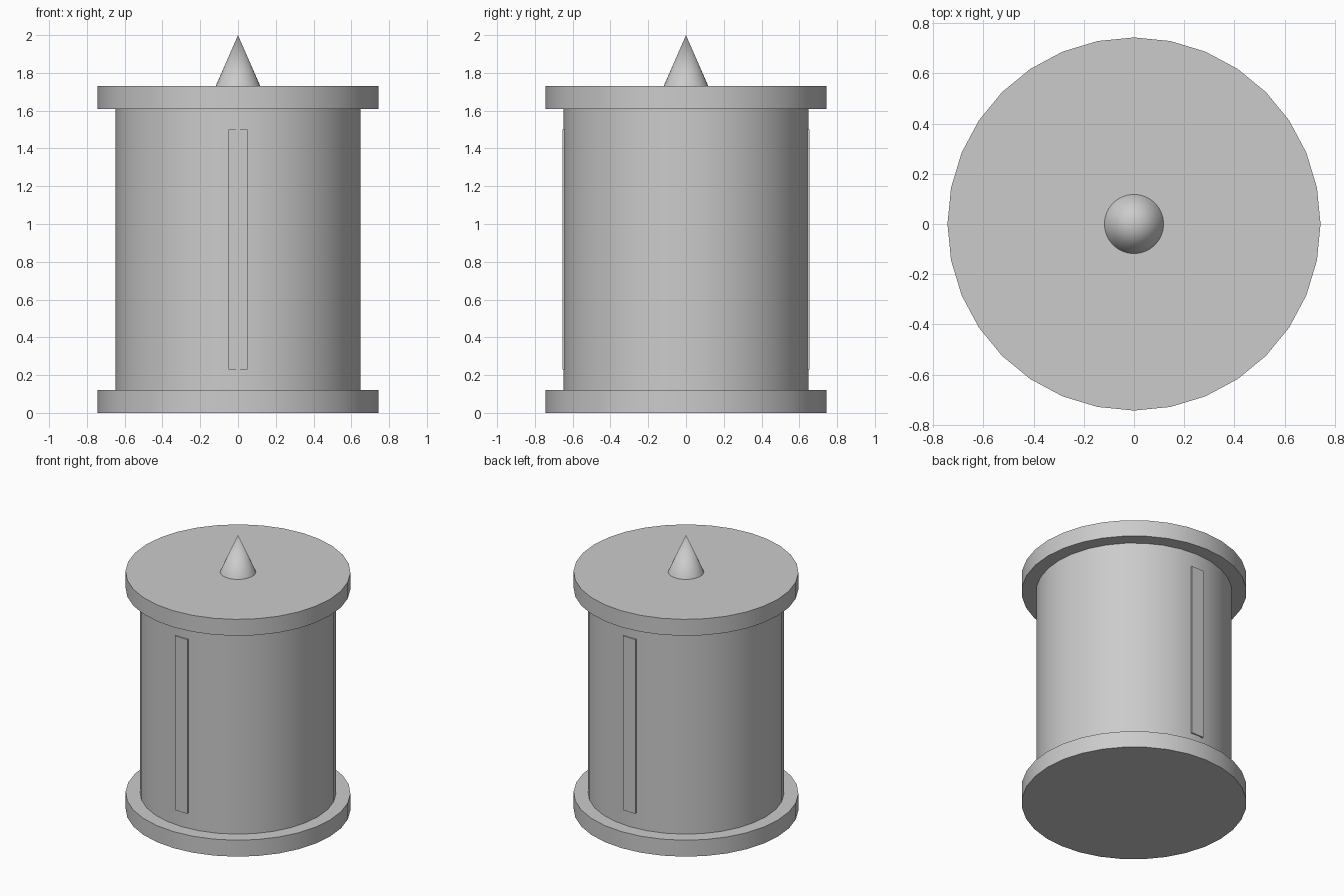
import bpy
import math

old = bpy.data.objects.get("Cube")
if old:
    bpy.data.objects.remove(old, do_unlink=True)

# Single plain grey
grey = bpy.data.materials.new("plain_grey")
grey.use_nodes = True
colour = (0.6, 0.6, 0.6, 1)
grey.diffuse_color = colour
grey.node_tree.nodes["Principled BSDF"].inputs["Base Color"].default_value = colour

SIDES = 32


def finish(name, smooth=True):
    obj = bpy.context.object
    obj.name = name
    obj.data.materials.append(grey)
    if smooth:
        bpy.ops.object.shade_smooth_by_angle(angle=math.radians(30))
    return obj


def round_part(name, bottom, top, radius, tip=None):
    """Upright cylinder, or a cone when a tip radius is given."""
    bpy.ops.mesh.primitive_cone_add(
        vertices=SIDES, radius1=radius, radius2=radius if tip is None else tip,
        depth=top - bottom, location=(0, 0, (bottom + top) / 2))
    return finish(name)


# Base, drum, lid and pointed finial
round_part("base_disc", 0, 0.12, 0.743)
round_part("drum_body", 0.12, 1.61, 0.648)
round_part("lid_disc", 1.61, 1.73, 0.743)
round_part("top_spike", 1.73, 2.0, 0.118, tip=0)

# Thin upright plates on the front and back of the drum
for name, side in (("front_plate", -1), ("back_plate", 1)):
    bpy.ops.mesh.primitive_cube_add(size=1, location=(0, side * 0.647, 0.865))
    plate = bpy.context.object
    plate.scale = (0.1, 0.016, 1.27)
    bpy.ops.object.transform_apply(location=False, rotation=False, scale=True)
    finish(name, smooth=False)
